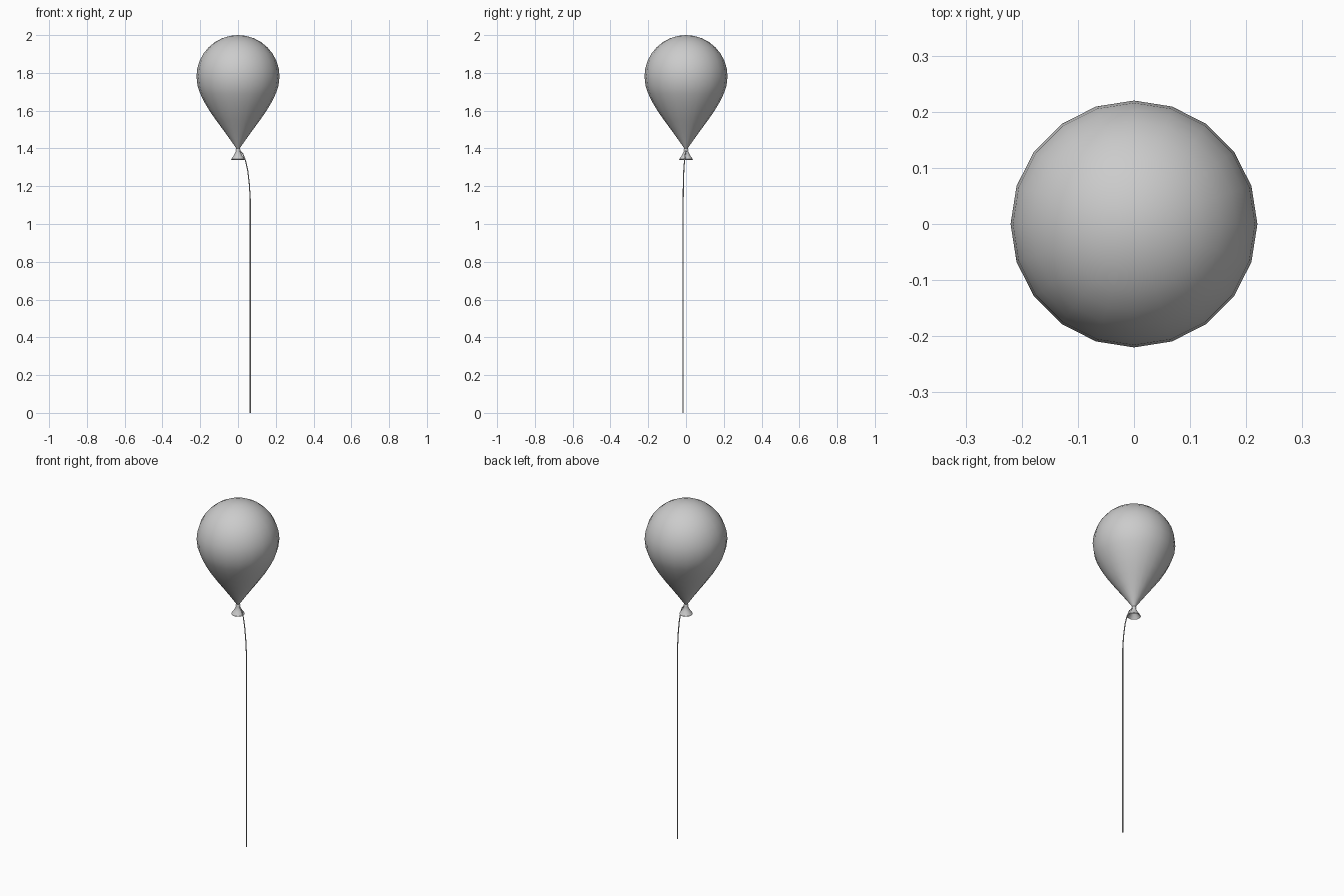
import bpy, bmesh, math

if "Cube" in bpy.data.objects:
    bpy.data.objects.remove(bpy.data.objects["Cube"])

SIDES = 20


def lathe(name, profile, sides=SIDES):
    """Spin an (r, z) profile about z; points with r = 0 become poles."""
    bm = bmesh.new()
    pts = [bm.verts.new((r, 0, z)) for r, z in profile]
    edges = [bm.edges.new(pair) for pair in zip(pts, pts[1:])]
    bmesh.ops.spin(bm, geom=pts + edges, cent=(0, 0, 0), axis=(0, 0, 1),
                   angle=math.tau, steps=sides, use_merge=True)
    bmesh.ops.remove_doubles(bm, verts=bm.verts, dist=1e-5)
    bmesh.ops.recalc_face_normals(bm, faces=bm.faces)
    me = bpy.data.meshes.new(name)
    bm.to_mesh(me)
    bm.free()
    ob = bpy.data.objects.new(name, me)
    bpy.context.collection.objects.link(ob)
    bpy.ops.object.select_all(action='DESELECT')
    ob.select_set(True)
    bpy.context.view_layer.objects.active = ob
    bpy.ops.object.shade_smooth_by_angle(angle=math.radians(50))
    return ob


# Balloon: half-sphere crown tapering to a narrow neck
R, ZC = 0.22, 1.78
crown = [(R * math.sin(math.pi / 2 * i / 8), ZC + R * math.cos(math.pi / 2 * i / 8))
         for i in range(9)]
taper = [(0.214, 1.73), (0.200, 1.69), (0.178, 1.645), (0.148, 1.595),
         (0.113, 1.545), (0.076, 1.495), (0.040, 1.445), (0.009, 1.40)]
lathe("balloon", crown + taper)

# Knot: tied bead, then a flared lip that is hollow underneath
lathe("knot", [(0.009, 1.40), (0.013, 1.394), (0.011, 1.385), (0.022, 1.363),
               (0.036, 1.343), (0.034, 1.340), (0.018, 1.363), (0, 1.378)])

# String: leaves the knot sideways, then hangs straight down
curve = bpy.data.curves.new("string", 'CURVE')
curve.dimensions = '3D'
curve.bevel_depth = 0.003
curve.bevel_resolution = 1
curve.use_fill_caps = True
path = [(0.008, 0, 1.388), (0.026, -0.004, 1.37), (0.04, -0.008, 1.335),
        (0.052, -0.012, 1.28), (0.060, -0.014, 1.21), (0.065, -0.015, 1.13),
        (0.065, -0.015, 0)]
spline = curve.splines.new('POLY')
spline.points.add(len(path) - 1)
for p, co in zip(spline.points, path):
    p.co = (*co, 1)
bpy.context.collection.objects.link(bpy.data.objects.new("string", curve))
